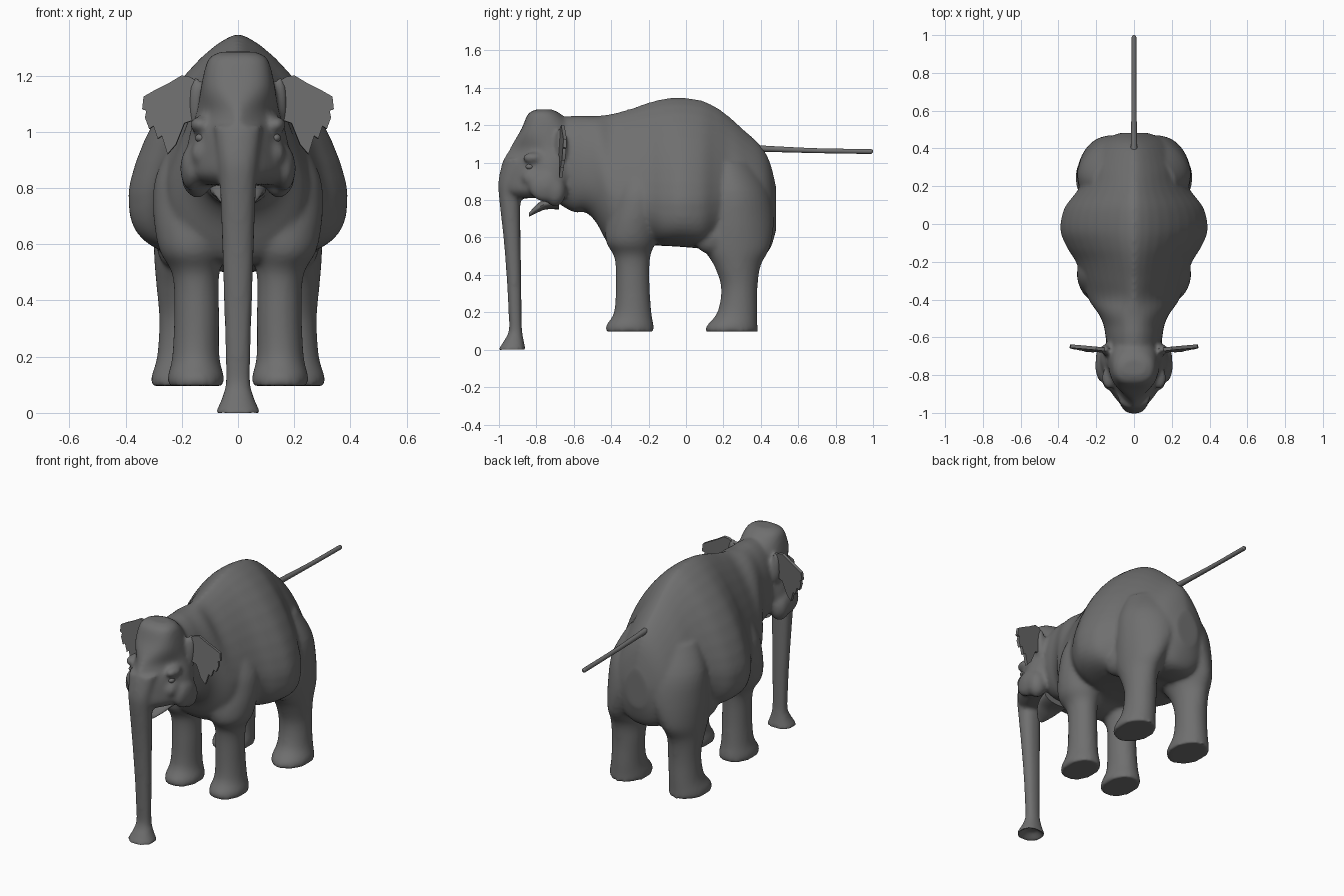
import bpy
import bmesh
from math import cos, sin, pi
from mathutils import Matrix

default = bpy.data.objects.get("Cube")
if default:
    bpy.data.objects.remove(default, do_unlink=True)

GREY = (0.16, 0.16, 0.16, 1)
hide = bpy.data.materials.new("grey hide")
hide.use_nodes = True
hide.diffuse_color = GREY
bsdf = next(n for n in hide.node_tree.nodes if n.type == "BSDF_PRINCIPLED")
bsdf.inputs["Base Color"].default_value = GREY


def smooth_rings(rings, steps=4):
    """Catmull-Rom interpolation between the given rings."""
    out = []
    last = len(rings) - 1
    for i in range(last):
        p0, p1 = rings[max(i - 1, 0)], rings[i]
        p2, p3 = rings[i + 1], rings[min(i + 2, last)]
        for k in range(steps):
            t = k / steps
            out.append([b + 0.5 * t * (c - a + t * (2*a - 5*b + 4*c - d + t * (3*(b - c) + d - a)))
                        for a, b, c, d in zip(p0, p1, p2, p3)])
    out.append(list(rings[-1]))
    return out


def loft(bm, rings, axis, side=1, count=40):
    """Rings: position, centre x, low, widest, high, half width, low and high exponents."""
    loops = []
    for s, cx, lo, mid, hi, w, n_lo, n_hi in smooth_rings(rings):
        loop = []
        for k in range(count):
            a = 2 * pi * k / count
            c, d = cos(a), sin(a)
            n = n_hi if d > 0 else n_lo
            u = w * abs(c) ** (2 / n) * (1 if c > 0 else -1)
            v = mid + (hi - mid if d > 0 else lo - mid) * abs(d) ** (2 / n)
            x = side * (cx + u)
            loop.append(bm.verts.new((x, s, v) if axis == "y" else (x, v, s)))
        loops.append(loop)
    faces = [bm.faces.new(loops[0]), bm.faces.new(loops[-1])]
    for a, b in zip(loops, loops[1:]):
        for k in range(count):
            j = (k + 1) % count
            faces.append(bm.faces.new((a[k], a[j], b[j], b[k])))
    bmesh.ops.recalc_face_normals(bm, faces=faces)


def ball(bm, centre, radii):
    m = Matrix.Translation(centre) @ Matrix.Diagonal((*radii, 1))
    bmesh.ops.create_uvsphere(bm, u_segments=24, v_segments=16, radius=1, matrix=m)


def finish(bm, name, modifiers=(), angle=0.7):
    mesh = bpy.data.meshes.new(name)
    bm.to_mesh(mesh)
    bm.free()
    mesh.materials.append(hide)
    obj = bpy.data.objects.new(name, mesh)
    bpy.context.scene.collection.objects.link(obj)
    bpy.ops.object.select_all(action="DESELECT")
    obj.select_set(True)
    bpy.context.view_layer.objects.active = obj
    for kind, settings in modifiers:
        mod = obj.modifiers.new(kind.lower(), kind)
        for key, value in settings.items():
            setattr(mod, key, value)
        bpy.ops.object.modifier_apply(modifier=mod.name)
    bpy.ops.object.shade_smooth_by_angle(angle=angle)


body = bmesh.new()

# Torso and neck: y, low, widest, high, half width
torso = [
    (-.78, .92, 1.02, 1.12, .08), (-.7, .8, 1, 1.23, .13), (-.6, .735, .97, 1.25, .15),
    (-.54, .735, .94, 1.25, .16), (-.48, .68, .9, 1.25, .185), (-.4, .545, .82, 1.262, .24),
    (-.3, .53, .8, 1.288, .272), (-.2, .555, .79, 1.322, .308), (-.12, .555, .78, 1.342, .357),
    (-.03, .55, .78, 1.348, .39), (.08, .54, .78, 1.334, .37), (.16, .525, .79, 1.298, .312),
    (.22, .52, .8, 1.255, .272), (.3, .5, .78, 1.185, .255), (.4, .5, .76, 1.09, .205),
    (.45, .54, .76, 1, .15), (.482, .64, .76, .87, .075)]
loft(body, [(y, 0, lo, mid, hi, w, 3 if -.2 < y < .1 else 2.3, 2 if y < -.45 else 1.45)
            for y, lo, mid, hi, w in torso], "y")

# Head: z, front, widest, back, half width
head = [
    (1.285, -.8, -.76, -.72, .06), (1.26, -.845, -.76, -.67, .105), (1.18, -.88, -.74, -.6, .128),
    (1.08, -.94, -.73, -.56, .145), (1, -.983, -.73, -.56, .17), (.92, -1, -.73, -.58, .185),
    (.85, -1, -.74, -.62, .185), (.81, -.96, -.75, -.66, .13)]
loft(body, [(z, 0, lo, mid, hi, w, 2.6 if z > 1.1 else 1.42, 2)
            for z, lo, mid, hi, w in head], "z")

# Trunk with a flared, hollow tip: z, front, back, half width
trunk = [
    (1.02, -.975, -.85, .085), (.9, -1.003, -.87, .073), (.8, -.998, -.885, .064),
    (.6, -.976, -.885, .057), (.4, -.96, -.881, .05), (.2, -.949, -.879, .045),
    (.1, -.948, -.876, .045), (.04, -.978, -.866, .062), (.005, -1, -.858, .079),
    (-.008, -1, -.858, .079), (.03, -.95, -.89, .035)]
loft(body, [(z, 0, lo, (lo + hi) / 2, hi, w, 2.2, 2.4) for z, lo, hi, w in trunk], "z")

# Legs: z, centre x, centre y, half width, half depth
front_leg = [
    (.096, .15, -.3, .1, .13), (.13, .15, -.3, .1, .127), (.2, .15, -.285, .084, .1),
    (.35, .147, -.285, .08, .09), (.49, .15, -.287, .083, .095), (.57, .158, -.295, .118, .13),
    (.65, .145, -.285, .15, .145), (.75, .13, -.265, .172, .15), (.85, .1, -.25, .19, .155),
    (1, .06, -.24, .16, .14)]
rear_leg = [
    (.096, .2, .245, .11, .14), (.13, .2, .247, .108, .135), (.2, .195, .275, .093, .107),
    (.33, .19, .285, .09, .097), (.45, .19, .275, .1, .125), (.55, .175, .27, .123, .18),
    (.7, .12, .265, .182, .205), (.85, .085, .255, .205, .19), (1, .04, .22, .18, .15)]
for side in (1, -1):
    for leg, back in ((front_leg, 2), (rear_leg, 1.8)):
        loft(body, [(z, cx, cy - d, cy, cy + d, w, 2, back if z > .4 else 2)
                    for z, cx, cy, w, d in leg], "z", side)
    # Brow, cheekbone, jowls and ear root
    ball(body, (side * .135, -.815, 1.025), (.035, .06, .03))
    ball(body, (side * .13, -.82, .92), (.04, .06, .05))
    ball(body, (side * .165, -.75, .87), (.04, .09, .08))
    ball(body, (side * .145, -.7, .85), (.058, .06, .085))
    ball(body, (side * .15, -.665, 1.1), (.025, .03, .1))
    # Loose skin where belly and chest meet the legs
    ball(body, (side * .17, -.35, .6), (.09, .07, .08))
    ball(body, (side * .22, .14, .6), (.07, .1, .09))

finish(body, "body", [
    ("REMESH", {"mode": "VOXEL", "voxel_size": 0.012}),
    ("SMOOTH", {"factor": 0.5, "iterations": 7})], angle=1)

# Ears: ragged outline in x and z, tilted back towards the tips
outline = [
    (.13, 1.17), (.17, 1.195), (.2, 1.2), (.25, 1.17), (.3, 1.145), (.335, 1.125), (.34, 1.08),
    (.325, 1.075), (.33, 1.05), (.315, 1.01), (.3, 1.02), (.285, .975), (.27, .985), (.25, .92),
    (.22, .955), (.19, 1.03), (.13, 1.05)]
for side, name in ((1, "left_ear"), (-1, "right_ear")):
    bm = bmesh.new()
    bm.faces.new([bm.verts.new((side * x, -.67 + .12 * (x - .15) + .06 * (z - 1.1), z))
                  for x, z in outline])
    finish(bm, name, [("SOLIDIFY", {"thickness": 0.018, "offset": 0})])

# Eyes, sunk under the brows
for side, name in ((1, "left_eye"), (-1, "right_eye")):
    bm = bmesh.new()
    ball(bm, (side * .132, -.835, .978), (.02, .022, .016))
    finish(bm, name)

# Pointed lower lip: y, low, high, half width
bm = bmesh.new()
lip = [(-.68, .75, .84, .1), (-.75, .75, .81, .085), (-.8, .73, .775, .06), (-.84, .71, .73, .02)]
loft(bm, [(y, 0, lo, (lo + hi) / 2, hi, w, 2, 2) for y, lo, hi, w in lip], "y", count=24)
finish(bm, "lower_lip")

# Straight tail with a rounded end: y, centre z, radius
bm = bmesh.new()
tail = [(.36, 1.076, .02), (.45, 1.073, .016), (.7, 1.064, .013), (.96, 1.06, .013),
        (.99, 1.06, .012), (1, 1.06, .005)]
loft(bm, [(y, 0, z - r, z, z + r, r, 2, 2) for y, z, r in tail], "y", count=16)
finish(bm, "tail")
